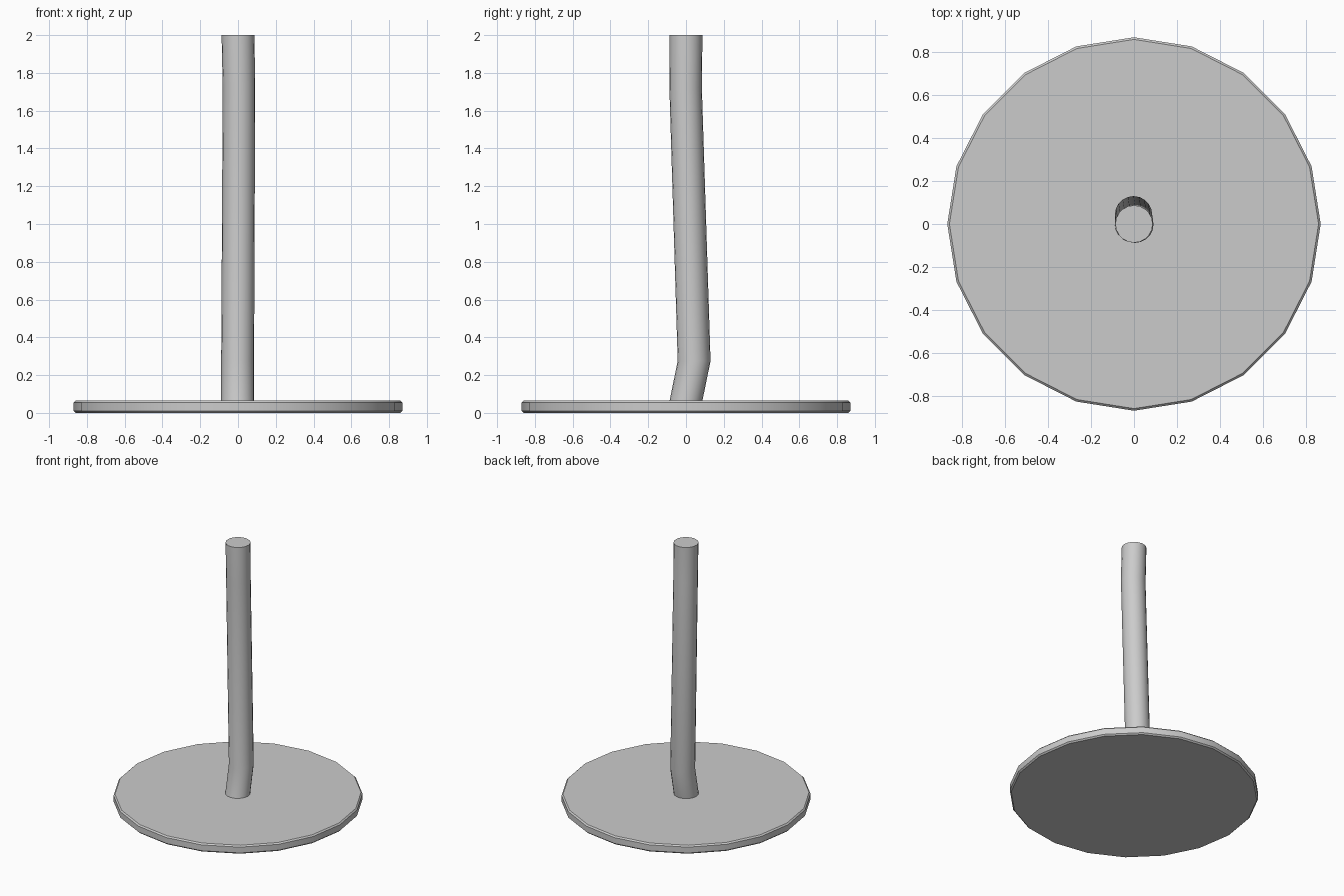
import bpy, bmesh, math

if "Cube" in bpy.data.objects:
    bpy.data.objects.remove(bpy.data.objects["Cube"])

SIDES = 20


def loft(name, rings, smooth_angle):
    """Skin a stack of horizontal rings given as (x, y, z, radius)."""
    bm = bmesh.new()
    loops = []
    for x, y, z, r in rings:
        loops.append([bm.verts.new((x + r * math.cos(math.tau * i / SIDES),
                                    y + r * math.sin(math.tau * i / SIDES), z))
                      for i in range(SIDES)])
    for a, b in zip(loops, loops[1:]):
        for i in range(SIDES):
            j = (i + 1) % SIDES
            bm.faces.new((a[i], a[j], b[j], b[i]))
    bm.faces.new(list(reversed(loops[0])))
    bm.faces.new(loops[-1])
    mesh = bpy.data.meshes.new(name)
    bm.to_mesh(mesh)
    bm.free()
    ob = bpy.data.objects.new(name, mesh)
    bpy.context.collection.objects.link(ob)
    bpy.ops.object.select_all(action='DESELECT')
    ob.select_set(True)
    bpy.context.view_layer.objects.active = ob
    bpy.ops.object.shade_smooth_by_angle(angle=math.radians(smooth_angle))
    return ob


# Round base plate with a softened rim
loft("base_plate", [(0, 0, 0.0, 0.86), (0, 0, 0.01, 0.87),
                    (0, 0, 0.055, 0.87), (0, 0, 0.065, 0.86)], 30)

# Slightly crooked pole
loft("pole", [(-0.002, -0.002, 0.055, 0.087), (-0.002, 0.043, 0.275, 0.087),
              (0.005, -0.002, 1.72, 0.086), (0, 0, 2.0, 0.087)], 30)
